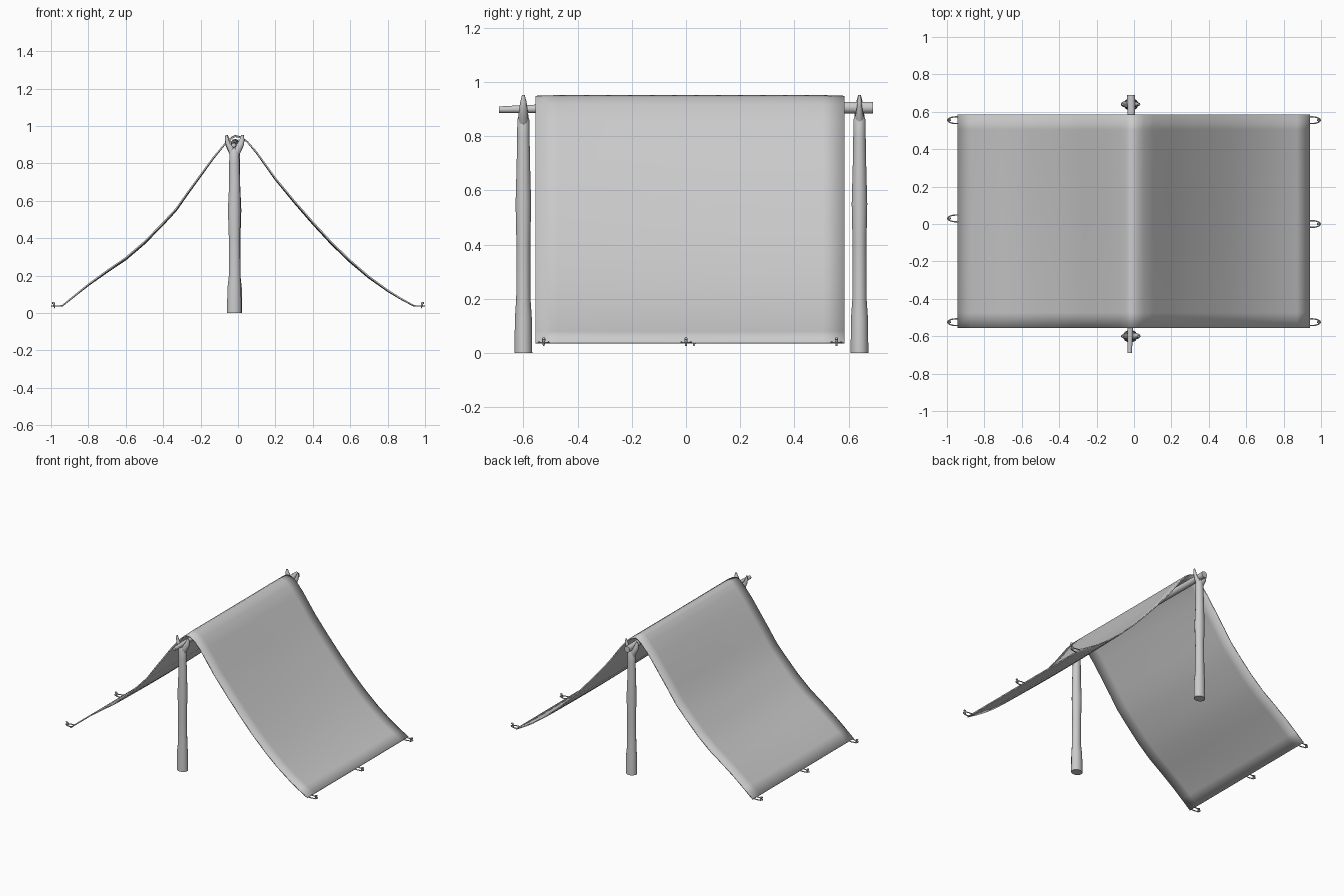
import bpy, bmesh, math
from mathutils import Vector

if "Cube" in bpy.data.objects:
    bpy.data.objects.remove(bpy.data.objects["Cube"])


def finish(obj, angle=50):
    bpy.ops.object.select_all(action='DESELECT')
    obj.select_set(True)
    bpy.context.view_layer.objects.active = obj
    bpy.ops.object.shade_smooth_by_angle(angle=math.radians(angle))
    return obj


def tube(name, paths, sides=12, closed=False):
    """Mesh of round limbs; each path is a list of (x, y, z, radius)."""
    bm = bmesh.new()
    for path in paths:
        pts = [Vector(p[:3]) for p in path]
        n, rings, side = len(pts), [], None
        for i, p in enumerate(pts):
            a, b = pts[max(i - 1, 0)], pts[min(i + 1, n - 1)]
            t = (b - a).normalized()
            if side is None:
                side = t.orthogonal()
            side = (side - t * side.dot(t)).normalized()
            up = t.cross(side)
            r = path[i][3]
            rings.append([bm.verts.new(p + r * (side * math.cos(k * math.tau / sides)
                                               + up * math.sin(k * math.tau / sides)))
                          for k in range(sides)])
        for r0, r1 in zip(rings, rings[1:]):
            for k in range(sides):
                m = (k + 1) % sides
                bm.faces.new((r0[k], r0[m], r1[m], r1[k]))
        bm.faces.new(rings[0][::-1])
        bm.faces.new(rings[-1])
    mesh = bpy.data.meshes.new(name)
    bm.to_mesh(mesh)
    bm.free()
    obj = bpy.data.objects.new(name, mesh)
    bpy.context.collection.objects.link(obj)
    return finish(obj)


# Canvas sheet draped over the ridge
profile = [(-.94, .04), (-.87, .098), (-.8, .155), (-.7, .228), (-.6, .297), (-.5, .383),
           (-.4, .485), (-.33, .56), (-.27, .645), (-.2, .74), (-.13, .835), (-.07, .905),
           (-.035, .937), (-.015, .947), (.015, .94), (.05, .917), (.1, .86), (.2, .722),
           (.3, .602), (.4, .488), (.5, .38), (.6, .283), (.7, .197), (.8, .124), (.87, .08),
           (.94, .04)]
Y0, Y1, ROWS = -.555, .585, 14
bm = bmesh.new()
grid = []
for j in range(ROWS + 1):
    v = j / ROWS
    bulge = math.sin(math.pi * v)
    row = []
    for x, z in profile:
        sag = -.010 * bulge * math.sin(math.pi * min(1, abs(x) / .94))
        lift = .004 * min(1, bulge * 3) * max(0, 1 - abs(x + .015) / .1) - .002
        row.append(bm.verts.new((x, Y0 + (Y1 - Y0) * v, z + sag + lift)))
    grid.append(row)
for r0, r1 in zip(grid, grid[1:]):
    for i in range(len(profile) - 1):
        bm.faces.new((r0[i], r0[i + 1], r1[i + 1], r1[i]))
mesh = bpy.data.meshes.new("canvas_sheet")
bm.to_mesh(mesh)
bm.free()
sheet = bpy.data.objects.new("canvas_sheet", mesh)
bpy.context.collection.objects.link(sheet)
solid = sheet.modifiers.new("thickness", 'SOLIDIFY')
solid.thickness = .008
solid.offset = 0
finish(sheet)

# Ridge pole, thicker at the back
tube("ridge_pole", [[(-.023, -.69, .898, .012), (-.021, -.6, .9, .015), (-.018, -.3, .907, .019),
                     (-.016, 0, .91, .021), (-.014, .4, .907, .022), (-.015, .69, .905, .022)]])


# Forked posts: trunk plus one stout and one thin arm
def post(name, cx, cy, s):
    trunk = [(0, 0, .04), (0, .13, .038), (.002, .2, .032), (.001, .4, .031), (0, .55, .035),
             (.002, .7, .030), (0, .8, .028), (0, .86, .027), (0, .882, .018)]
    stout = [(0, .835, .02), (.018, .875, .022), (.036, .905, .018), (.042, .93, .013), (.044, .952, .006)]
    thin = [(0, .835, .018), (-.016, .875, .018), (-.034, .905, .012), (-.04, .93, .010), (-.043, .952, .005)]
    obj = tube(name, [[(cx + s * x, cy, z, r) for x, z, r in p] for p in (trunk, stout, thin)])
    for v in obj.data.vertices:          # slightly flattened trunk
        v.co.y = cy + (v.co.y - cy) * .85
    return obj


post("front_post", -.02, -.6, 1)
post("back_post", -.016, .64, -1)


# Rope loops and hooked pegs along both lower edges
for s, label, ys in ((-1, "left", (-.525, .03, .555)), (1, "right", (-.525, 0, .555))):
    for n, y in enumerate(ys):
        loop = [(s * .935, y - .017, .04, .0035)]
        for k in range(13):
            a = -math.pi / 2 + math.pi * k / 12
            loop.append((s * (.95 + .046 * math.cos(a)), y + .018 * math.sin(a), .038, .0035))
        loop.append((s * .935, y + .017, .04, .0035))
        tube(f"{label}_rope_loop_{n + 1}", [loop], sides=6)
        tube(f"{label}_peg_{n + 1}", [[(s * .98, y, .026, .003), (s * .984, y, .045, .006),
                                       (s * .985, y, .053, .006), (s * .995, y, .055, .005)]], sides=8)
